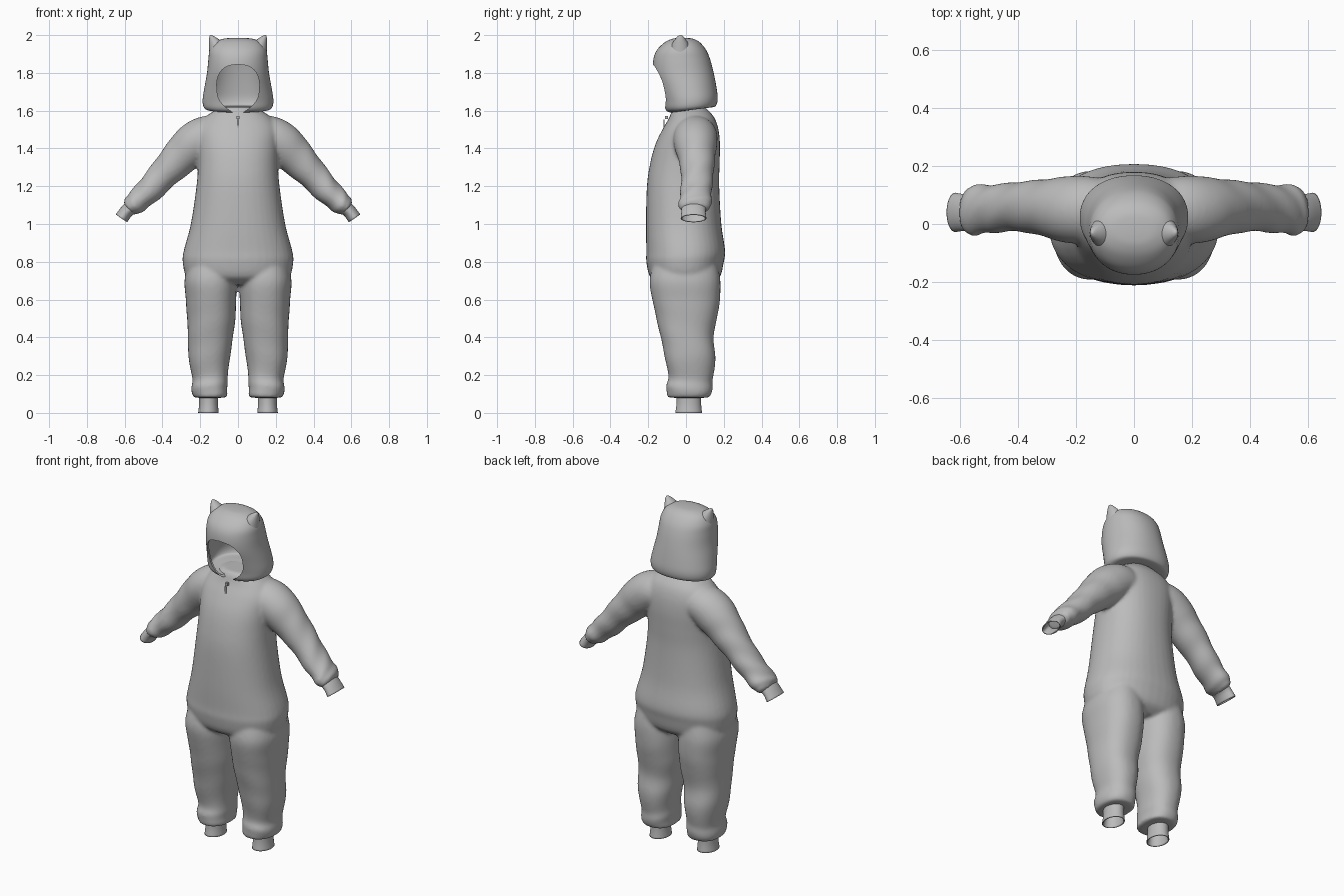
import bpy, bmesh, math
from mathutils import Vector

old = bpy.data.objects.get("Cube")
if old:
    bpy.data.objects.remove(old)

grey = bpy.data.materials.new("soft grey fabric")
grey.use_nodes = True
grey.diffuse_color = (0.5, 0.5, 0.5, 1)
grey.node_tree.nodes["Principled BSDF"].inputs["Base Color"].default_value = (0.5, 0.5, 0.5, 1)


def finish(name, bm, smooth=True):
    bmesh.ops.recalc_face_normals(bm, faces=bm.faces)
    for f in bm.faces:
        f.smooth = smooth
    mesh = bpy.data.meshes.new(name)
    bm.to_mesh(mesh)
    bm.free()
    mesh.materials.append(grey)
    ob = bpy.data.objects.new(name, mesh)
    bpy.context.collection.objects.link(ob)
    return ob


def spline(rows, steps):
    """Catmull-Rom through rows of numbers, with the fraction travelled."""
    out = []
    last = len(rows) - 1
    for i in range(last):
        a, b, c, d = (rows[max(0, min(last, i + k))] for k in (-1, 0, 1, 2))
        for s in range(steps + (i == last - 1)):
            t = s / steps
            out.append(((i + t) / last, [
                q + t / 2 * (r - p + t * (2 * p - 5 * q + 4 * r - w + t * (3 * (q - r) + w - p)))
                for p, q, r, w in zip(a, b, c, d)]))
    return out


def box_row(z, x0, x1, y0, y1):
    """Horizontal ring given by its extents."""
    return ((x0 + x1) / 2, (y0 + y1) / 2, z, (x1 - x0) / 2, (y1 - y0) / 2)


def loft(bm, rows, side=1, steps=5, segs=40, power=2.0, fold=None, along=False, caps=True, tilt=0):
    """Skin rings (x, y, z, half width, half depth); along turns rings to the path."""
    path = spline(rows, steps)
    rings = []
    for i, (t, (x, y, z, ru, rv)) in enumerate(path):
        u = Vector((1, 0, 0))
        if along:
            p, q = path[max(i - 1, 0)][1], path[min(i + 1, len(path) - 1)][1]
            u = Vector((p[2] - q[2], 0, q[0] - p[0])).normalized()
        ring = []
        for k in range(segs):
            a = 2 * math.pi * k / segs
            c, s = math.cos(a), math.sin(a)
            g = 1 + (fold(t, a) if fold else 0)
            cu = math.copysign(abs(c) ** (2 / power), c) * ru * g
            cv = math.copysign(abs(s) ** (2 / power), s) * rv * g
            co = Vector((x, y, z)) + u * cu + Vector((0, cv, 0))
            co.z += tilt * co.y * (1 - t) ** 3
            co.x *= side
            ring.append(bm.verts.new(co))
        rings.append(ring)
    for r, n in zip(rings, rings[1:]):
        for k in range(segs):
            j = (k + 1) % segs
            bm.faces.new((r[k], r[j], n[j], n[k]))
    if caps:
        bm.faces.new(rings[0])
        bm.faces.new(rings[-1])


# Suit body: torso, legs and sleeves fused into one cloth surface
torso = [(.68, .20, -.13, .13), (.72, .272, -.19, .18), (.8, .293, -.21, .2), (.86, .287, -.21, .207),
         (1, .25, -.212, .187), (1.2, .22, -.207, .176), (1.32, .212, -.19, .178),
         (1.42, .215, -.163, .18), (1.5, .215, -.125, .172), (1.56, .18, -.09, .152),
         (1.6, .125, -.075, .12), (1.62, .09, -.06, .1)]
leg = [(.08, .075, .225, -.075, .11), (.09, .057, .24, -.1, .132), (.14, .055, .245, -.105, .14),
       (.19, .054, .242, -.095, .143), (.3, .042, .264, -.113, .156), (.4, .027, .265, -.134, .145),
       (.5, .014, .27, -.156, .165), (.6, .009, .276, -.178, .18), (.7, .008, .283, -.193, .182),
       (.8, .02, .26, -.17, .165)]
sleeve = [(.06, .05, 1.46, .1, .1), (.16, .05, 1.465, .108, .115), (.23, .05, 1.425, .113, .115),
          (.3, .055, 1.36, .101, .1), (.38, .06, 1.278, .083, .088), (.46, .055, 1.19, .072, .083),
          (.53, .05, 1.123, .062, .086), (.565, .045, 1.093, .053, .085), (.583, .04, 1.078, .035, .06)]


def leg_fold(t, a):
    return .028 * (1 - t) ** 1.5 * math.sin(34 * t + 2 * math.sin(a + 1)) + .012 * (1 - t) * math.sin(3 * a + 9 * t)


def sleeve_fold(t, a):
    return .05 * min(1, max(0, 2 * t - .5)) * math.sin(38 * t + 2.5 * math.sin(a) + a)


bm = bmesh.new()
loft(bm, [box_row(z, -w, w, f, b) for z, w, f, b in torso], power=2.25)
for side in (1, -1):
    loft(bm, [box_row(*r) for r in leg], side, power=2.3, fold=leg_fold)
    loft(bm, sleeve, side, fold=sleeve_fold, along=True)
body = finish("suit_body", bm)
mod = body.modifiers.new("fuse", 'REMESH')
mod.mode = 'VOXEL'
mod.voxel_size = 0.0095
mod.use_smooth_shade = True
mod = body.modifiers.new("soften", 'SMOOTH')
mod.factor = 0.5
mod.iterations = 7

# Open wrist and ankle cuffs
for label, side in (("left", 1), ("right", -1)):
    wrist = [(.56, .042, 1.092, .04, .066), (.59, .04, 1.067, .036, .064), (.617, .04, 1.03, .037, .068)]
    ankle = [box_row(.12, .105, .207, -.05, .08), box_row(.05, .106, .206, -.05, .08),
             box_row(0, .102, .211, -.057, .085)]
    for part, rows, along in (("wrist", wrist, True), ("ankle", ankle, False)):
        bm = bmesh.new()
        loft(bm, rows, side, steps=4, along=along, caps=False)
        cuff = finish(f"{label}_{part}_cuff", bm)
        mod = cuff.modifiers.new("cloth", 'SOLIDIFY')
        mod.thickness = 0.006

# Hood shell
hood_rows = [(1.6, .13, -.06, .1), (1.603, .165, -.095, .145), (1.62, .183, -.115, .162),
             (1.66, .187, -.125, .168), (1.72, .178, -.145, .161), (1.8, .164, -.172, .146),
             (1.87, .157, -.173, .128), (1.92, .15, -.155, .107), (1.96, .125, -.115, .075),
             (1.98, .08, -.075, .04), (1.985, .03, -.04, .005)]
bm = bmesh.new()
loft(bm, [box_row(z, -w, w, f, b) for z, w, f, b in hood_rows], segs=64, power=2.15, tilt=.15)
hood = finish("hood", bm)
mod = hood.modifiers.new("cloth", 'SOLIDIFY')
mod.thickness = 0.01

# Face opening: rounded top, pointed at the throat
bm = bmesh.new()
half = [(0, 1.57), (.045, 1.603), (.08, 1.632), (.105, 1.67), (.112, 1.72), (.11, 1.765),
        (.092, 1.807), (.055, 1.836), (0, 1.845)]
smooth_half = [p for t, p in spline(half, 4)]
outline = smooth_half + [(-x, z) for x, z in smooth_half[-2:0:-1]]
face = bm.faces.new([bm.verts.new((x, -.4, z)) for x, z in outline])
moved = bmesh.ops.extrude_face_region(bm, geom=[face])["geom"]
bmesh.ops.translate(bm, vec=(0, .37, 0), verts=[v for v in moved if isinstance(v, bmesh.types.BMVert)])
cutter = finish("face_opening_cutter", bm, False)
cutter.hide_render = True
cutter.hide_viewport = True
cutter.display_type = 'WIRE'
mod = hood.modifiers.new("face_opening", 'BOOLEAN')
mod.operation = 'DIFFERENCE'
mod.solver = 'EXACT'
mod.object = cutter

# Pointed ears
for label, side in (("left", 1), ("right", -1)):
    bm = bmesh.new()
    loft(bm, [(.1, -.03, 1.9, .052, .06), (.108, -.03, 1.945, .045, .048), (.126, -.03, 1.976, .027, .029),
              (.139, -.03, 1.994, .012, .014), (.143, -.03, 2, .004, .004)], side, segs=24)
    finish(f"{label}_ear", bm)

# Zip slider and hanging pull tab
for name, z, size in (("zip_slider", 1.563, (.014, .016, .016)), ("zip_pull", 1.532, (.009, .006, .044))):
    bm = bmesh.new()
    bmesh.ops.create_cube(bm, size=1)
    bmesh.ops.scale(bm, vec=size, verts=bm.verts)
    bmesh.ops.translate(bm, vec=(0, -.103 if z > 1.55 else -.117, z), verts=bm.verts)
    finish(name, bm, False)
